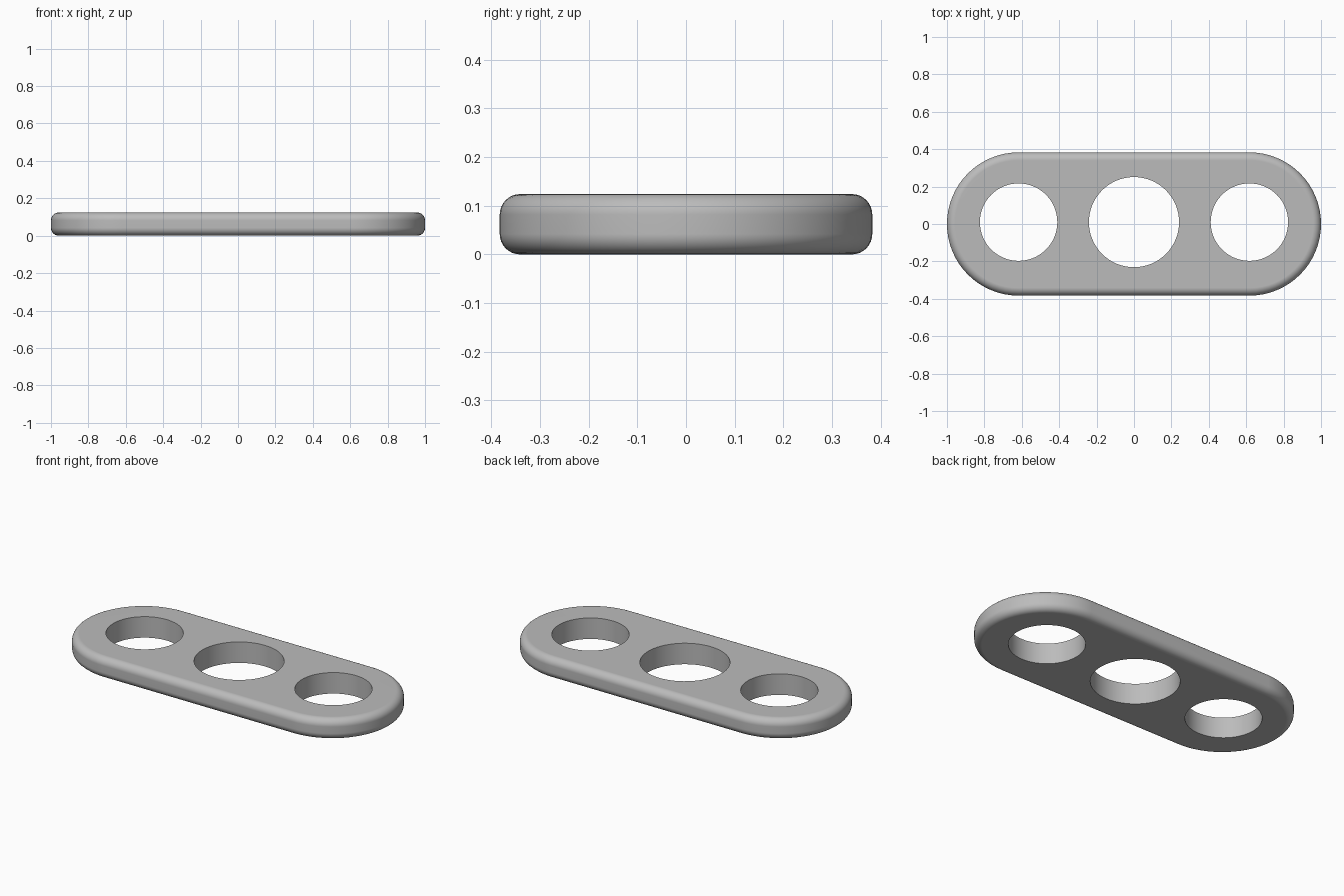
import bpy
import bmesh
from math import cos, sin, pi, radians

cube = bpy.data.objects.get("Cube")
if cube:
    bpy.data.objects.remove(cube, do_unlink=True)

LENGTH, RADIUS, THICK, ROUND = 2.0, 0.383, 0.124, 0.042
END_X = LENGTH / 2 - RADIUS
HOLE_Y = 0.01
ARC_STEPS = 32

grey = bpy.data.materials.new("grey")
grey.use_nodes = True
colour = (0.5, 0.5, 0.5, 1)
grey.diffuse_color = colour
grey.node_tree.nodes["Principled BSDF"].inputs["Base Color"].default_value = colour


def prism(name, outline, z0, z1):
    """Extrude a flat outline upward into a closed solid."""
    bm = bmesh.new()
    base = bm.faces.new([bm.verts.new((x, y, z0)) for x, y in outline])
    side = bmesh.ops.extrude_face_region(bm, geom=[base])
    top = [v for v in side["geom"] if isinstance(v, bmesh.types.BMVert)]
    bmesh.ops.translate(bm, verts=top, vec=(0, 0, z1 - z0))
    bmesh.ops.recalc_face_normals(bm, faces=bm.faces)
    mesh = bpy.data.meshes.new(name)
    bm.to_mesh(mesh)
    bm.free()
    mesh.materials.append(grey)
    obj = bpy.data.objects.new(name, mesh)
    bpy.context.collection.objects.link(obj)
    return obj


def arc(cx, cy, r, start, sweep, steps):
    return [(cx + r * cos(start + sweep * i / steps),
             cy + r * sin(start + sweep * i / steps)) for i in range(steps + 1)]


# Stadium-shaped plate with rounded rims
outline = (arc(END_X, 0, RADIUS, -pi / 2, pi, ARC_STEPS)
           + arc(-END_X, 0, RADIUS, pi / 2, pi, ARC_STEPS))
plate = prism("link_plate", outline, 0, THICK)
bpy.context.view_layer.objects.active = plate
plate.select_set(True)
rim = plate.modifiers.new("rounded_rim", "BEVEL")
rim.width = ROUND
rim.segments = 8
rim.limit_method = "ANGLE"
rim.angle_limit = radians(40)
bpy.ops.object.modifier_apply(modifier=rim.name)

# Three sharp-edged through holes, the middle one larger
for x, r in ((-END_X, 0.207), (0, 0.241), (END_X, 0.207)):
    circle = arc(x, HOLE_Y, r, 0, 2 * pi, 2 * ARC_STEPS)[:-1]
    cutter = prism("hole_cutter", circle, -0.1, THICK + 0.1)
    cutter.hide_render = True
    cut = plate.modifiers.new("hole", "BOOLEAN")
    cut.operation = "DIFFERENCE"
    cut.solver = "EXACT"
    cut.object = cutter
    bpy.ops.object.modifier_apply(modifier=cut.name)
    bpy.data.objects.remove(cutter, do_unlink=True)

# Smooth walls, crisp hole edges, flat top and bottom
bpy.ops.object.shade_smooth_by_angle(angle=radians(30))
normals = plate.modifiers.new("flat_face_normals", "WEIGHTED_NORMAL")
normals.keep_sharp = True
